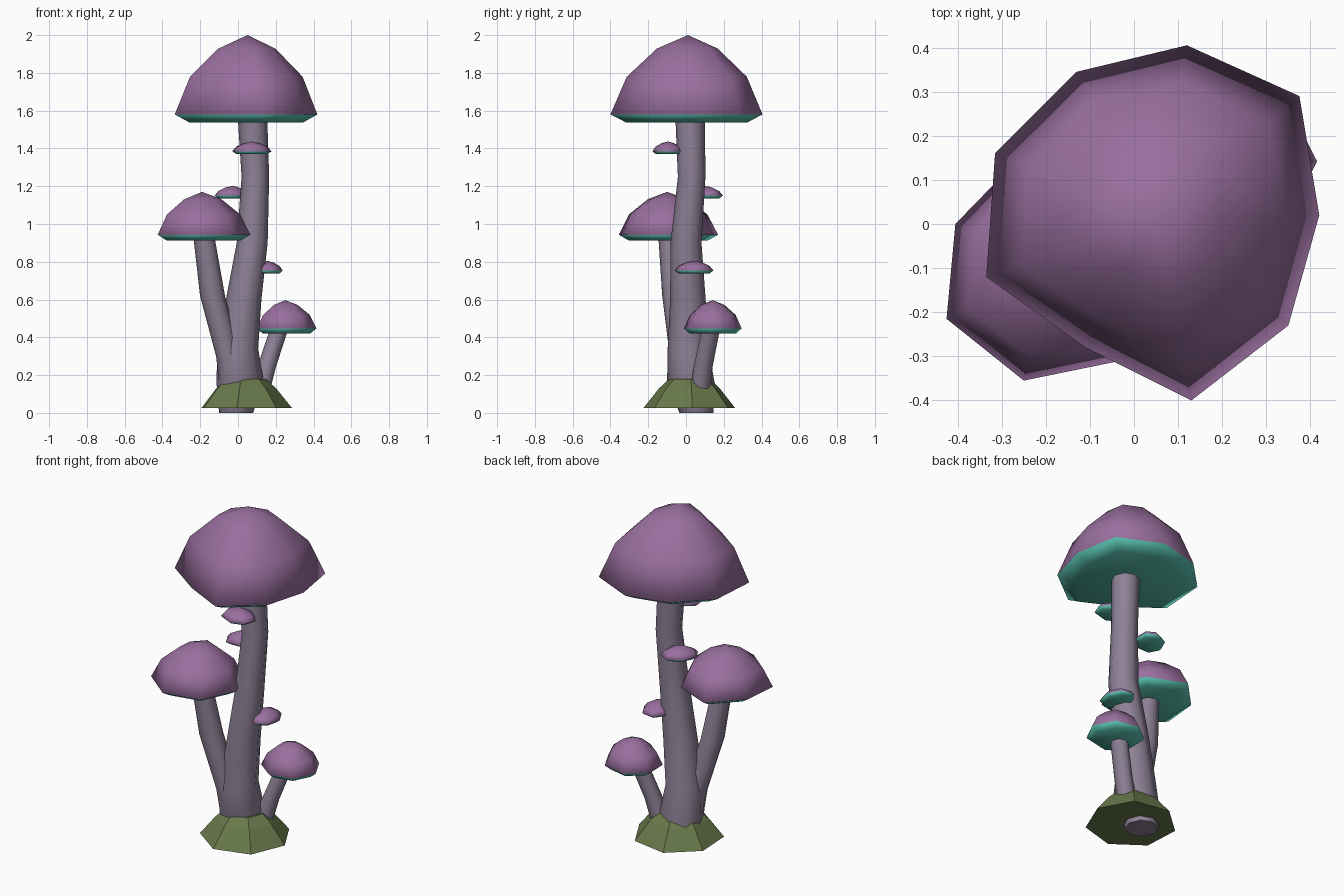
import bpy, math
from mathutils import Vector

if "Cube" in bpy.data.objects:
    bpy.data.objects.remove(bpy.data.objects["Cube"])


def material(name, rgb):
    m = bpy.data.materials.new(name)
    m.diffuse_color = (*rgb, 1)
    m.use_nodes = True
    m.node_tree.nodes["Principled BSDF"].inputs["Base Color"].default_value = m.diffuse_color
    return m


PURPLE = material("cap purple", (0.32, 0.16, 0.345))
TEAL = material("gill teal", (0.09, 0.50, 0.40))
GREY = material("stem mauve grey", (0.27, 0.22, 0.305))
MOSS = material("moss green", (0.14, 0.19, 0.07))


def skin(name, rings, mats, smooth=True, apex=None, rule=None):
    """Join equal-sized rings (bottom to top) into a closed solid."""
    n = len(rings[0])
    verts = [v for ring in rings for v in ring]
    faces = [tuple(reversed(range(n)))]
    for k in range(len(rings) - 1):
        for i in range(n):
            j = (i + 1) % n
            faces.append((k * n + i, k * n + j, (k + 1) * n + j, (k + 1) * n + i))
    top = (len(rings) - 1) * n
    if apex:
        verts.append(apex)
        faces += [(top + i, top + (i + 1) % n, len(verts) - 1) for i in range(n)]
    else:
        faces.append(tuple(top + i for i in range(n)))
    me = bpy.data.meshes.new(name)
    me.from_pydata([tuple(v) for v in verts], [], faces)
    for m in mats:
        me.materials.append(m)
    for p in me.polygons:
        p.use_smooth = smooth
        if rule:
            p.material_index = rule(p)
    ob = bpy.data.objects.new(name, me)
    bpy.context.collection.objects.link(ob)
    return ob


def polygon(n, rx, ry, turn=0.0, phase=0.0):
    """Outline of an n-sided ellipse, turned about z (degrees)."""
    t, out = math.radians(turn), []
    for i in range(n):
        a = 2 * math.pi * i / n + math.radians(phase)
        x, y = rx * math.cos(a), ry * math.sin(a)
        out.append((x * math.cos(t) - y * math.sin(t), x * math.sin(t) + y * math.cos(t)))
    return out


def cap(name, centre, rim_z, height, drop, outline):
    """Domed cap with a shallow teal underside; outline is relative to centre."""
    cx, cy = centre
    profile = [(0.8, -drop), (1.0, 0), (0.79, 0.475 * height), (0.4, 0.83 * height)]
    rings = [[(cx + x * s, cy + y * s, rim_z + z) for x, y in outline] for s, z in profile]
    skin(name, rings, [PURPLE, TEAL], apex=(cx, cy, rim_z + height),
         rule=lambda p: 1 if p.center.z < rim_z else 0)


def stem(name, path, n=8):
    """Bent stalk through (x, y, z, radius) stations."""
    rings = [[(x + r * math.cos(2 * math.pi * i / n), y + r * math.sin(2 * math.pi * i / n), z)
              for i in range(n)] for x, y, z, r in path]
    ob = skin(name, rings, [GREY])
    bpy.context.view_layer.objects.active = ob
    ob.select_set(True)
    bpy.ops.object.shade_smooth_by_angle(angle=math.radians(50))
    ob.select_set(False)


# Stalks
stem("main_stem", [(-0.01, 0.055, 0.0, 0.09), (0.01, 0.025, 0.17, 0.125), (0.0, 0.01, 0.34, 0.107),
                   (0.03, 0.01, 0.60, 0.094), (0.075, 0.0, 0.90, 0.082),
                   (0.092, 0.03, 1.25, 0.073), (0.077, 0.022, 1.56, 0.078)])
stem("left_stem", [(-0.02, 0.0, 0.08, 0.07), (-0.05, -0.02, 0.30, 0.066),
                   (-0.135, -0.06, 0.62, 0.066), (-0.18, -0.09, 0.93, 0.056)])
stem("right_stem", [(0.10, 0.07, 0.06, 0.055), (0.15, 0.09, 0.24, 0.05), (0.215, 0.13, 0.435, 0.048)])

# Large cap, with its uneven nine-sided rim
rim = [(0.42, 0.02), (0.375, 0.29), (0.12, 0.405), (-0.13, 0.345), (-0.315, 0.16),
       (-0.335, -0.12), (-0.11, -0.28), (0.13, -0.40), (0.35, -0.23)]
cap("large_cap", (0.05, 0.01), 1.58, 0.42, 0.042, [(x - 0.05, y - 0.01) for x, y in rim])

# Medium cap, uneven seven-sided rim
rim = [(0.065, -0.11), (-0.02, 0.08), (-0.24, 0.17), (-0.405, 0.0),
       (-0.425, -0.215), (-0.25, -0.355), (-0.03, -0.31)]
cap("medium_cap", (-0.19, -0.10), 0.943, 0.227, 0.03, [(x + 0.19, y + 0.10) for x, y in rim])

# Small cap
cap("small_cap", (0.25, 0.142), 0.447, 0.15, 0.027, polygon(7, 0.165, 0.157))

# Shelf caps growing out of the main stem
for i, (x, y, z, turn) in enumerate([(0.072, -0.095, 1.385, -95),
                                     (-0.028, 0.10, 1.15, 135),
                                     (0.155, 0.045, 0.753, 8)]):
    cap(f"shelf_cap_{i + 1}", (x, y), z, 0.052, 0.014, polygon(7, 0.083, 0.107, turn))

# Mossy mound
mound = []
for r, z in [(0.25, 0.025), (0.165, 0.13), (0.11, 0.18)]:
    mound.append([(0.037 + x, 0.02 + y, z) for x, y in polygon(7, r, r, 3)])
skin("moss_mound", mound, [MOSS], smooth=False)
